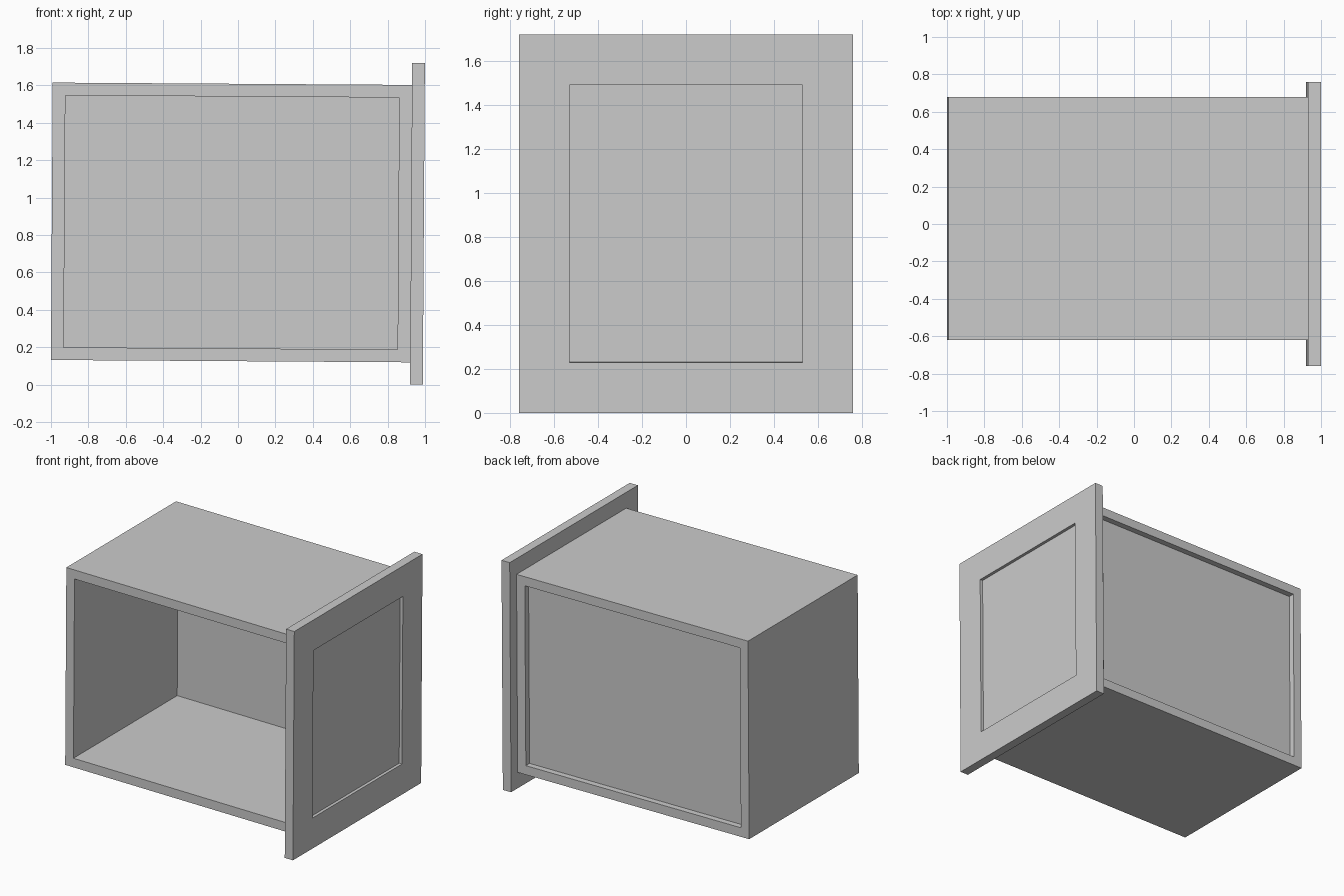
import bpy, bmesh
from mathutils import Matrix, Vector

if "Cube" in bpy.data.objects:
    bpy.data.objects.remove(bpy.data.objects["Cube"])

TILT = Matrix.Rotation(0.0065, 4, 'Y')  # the whole model leans very slightly


def box_with_recesses(name, lo, hi, recesses):
    """Box from lo to hi; each recess is (face normal, border width, depth)."""
    lo, hi = Vector(lo), Vector(hi)
    bm = bmesh.new()
    bmesh.ops.create_cube(bm, size=1)
    bmesh.ops.scale(bm, vec=hi - lo, verts=bm.verts)
    bmesh.ops.translate(bm, vec=(lo + hi) / 2, verts=bm.verts)
    for normal, border, depth in recesses:
        n = Vector(normal)
        bm.normal_update()
        face = max(bm.faces, key=lambda f: (f.normal.dot(n) > 0.9) * f.calc_area())
        bmesh.ops.inset_individual(bm, faces=[face], thickness=border, use_even_offset=True)
        # push the inset face straight in, keeping the border flat
        new = bmesh.ops.extrude_discrete_faces(bm, faces=[face])["faces"][0]
        bmesh.ops.translate(bm, vec=-n * depth, verts=new.verts)
    bmesh.ops.recalc_face_normals(bm, faces=bm.faces)
    bm.transform(TILT)
    mesh = bpy.data.meshes.new(name)
    bm.to_mesh(mesh)
    bm.free()
    obj = bpy.data.objects.new(name, mesh)
    bpy.context.collection.objects.link(obj)
    return obj


# Drawer-like case: deep opening at the front, shallow recessed panel at the back
box_with_recesses("case", (-1.001, -0.62, 0.125), (0.92, 0.68, 1.608),
                  [((0, -1, 0), 0.068, 1.23), ((0, 1, 0), 0.068, 0.045)])

# Larger end panel with a framed recess on its outer face
box_with_recesses("end_panel", (0.92, -0.76, 0.0065), (0.988, 0.76, 1.726),
                  [((1, 0, 0), 0.23, 0.023)])
